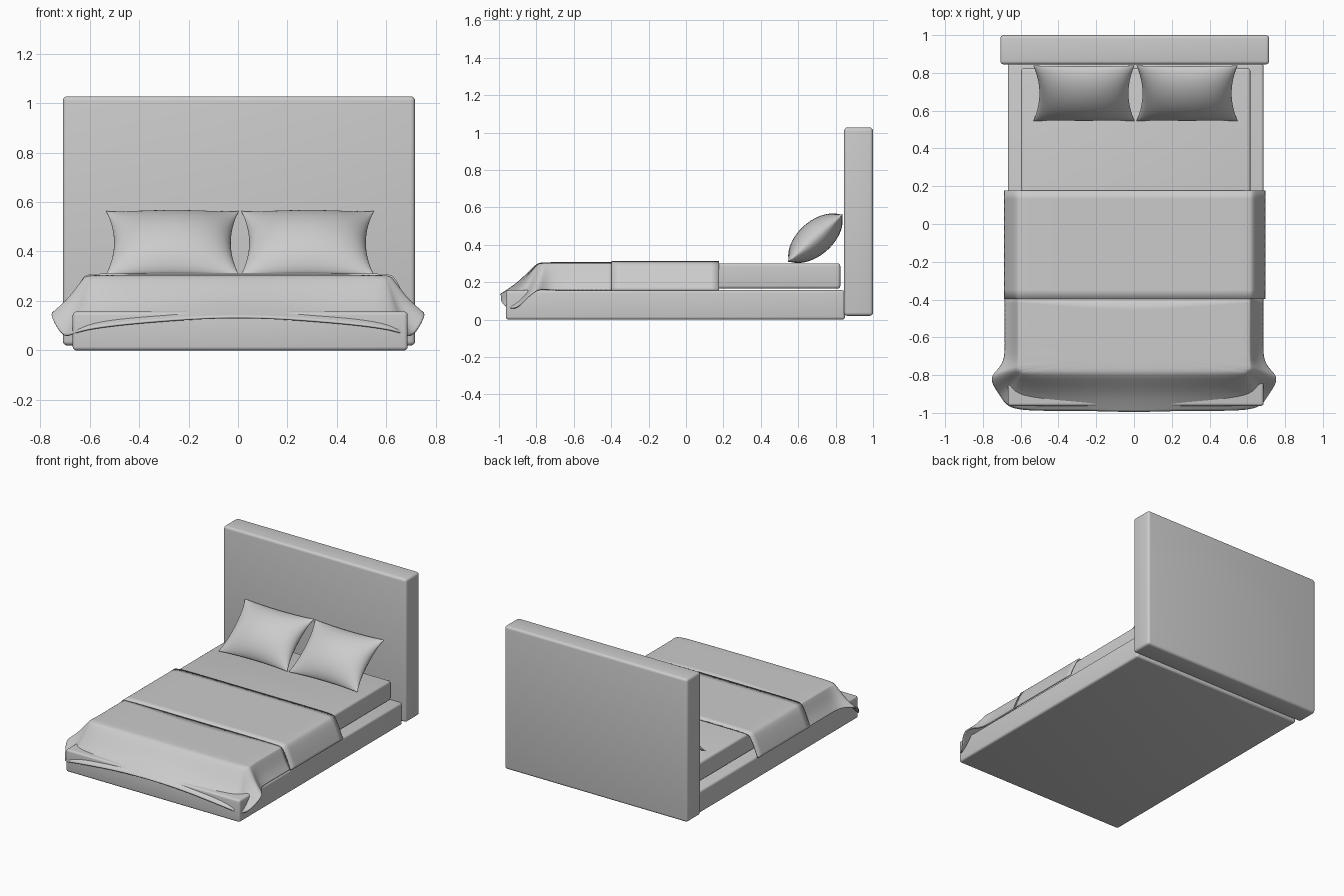
import bpy, bmesh, math
from mathutils import Vector

if "Cube" in bpy.data.objects:
    bpy.data.objects.remove(bpy.data.objects["Cube"])


def finish(name, bm, angle=40):
    bmesh.ops.recalc_face_normals(bm, faces=bm.faces)
    me = bpy.data.meshes.new(name)
    bm.to_mesh(me)
    bm.free()
    ob = bpy.data.objects.new(name, me)
    bpy.context.collection.objects.link(ob)
    bpy.ops.object.select_all(action='DESELECT')
    ob.select_set(True)
    bpy.context.view_layer.objects.active = ob
    bpy.ops.object.shade_smooth_by_angle(angle=math.radians(angle))
    return ob


def rounded_box(name, lo, hi, radius):
    bm = bmesh.new()
    bmesh.ops.create_cube(bm, size=1)
    for v in bm.verts:
        v.co = [(a + b) / 2 + c * (b - a) for a, b, c in zip(lo, hi, v.co)]
    bmesh.ops.bevel(bm, geom=bm.edges[:], offset=radius, segments=4,
                    profile=0.5, affect='EDGES')
    return finish(name, bm)


def add_cloth(name, bm, thickness, levels):
    # make the cloth face upward so its thickness grows inward
    bmesh.ops.recalc_face_normals(bm, faces=bm.faces)
    bm.normal_update()
    top = max(bm.faces, key=lambda f: f.calc_area())
    flip = top.normal.z < 0
    ob = finish(name, bm, 60)
    if flip:
        ob.data.flip_normals()
    sub = ob.modifiers.new("Smooth", 'SUBSURF')
    sub.levels = sub.render_levels = levels
    sub.boundary_smooth = 'PRESERVE_CORNERS'
    sol = ob.modifiers.new("Thickness", 'SOLIDIFY')
    sol.thickness = thickness
    sol.offset = -1
    return ob


# Upholstered frame and mattress
rounded_box("headboard", (-0.708, 0.845, 0.02), (0.716, 1.0, 1.027), 0.018)
rounded_box("bed_base", (-0.668, -0.963, 0.0), (0.686, 0.85, 0.157), 0.015)
rounded_box("mattress", (-0.598, -0.785, 0.165), (0.616, 0.825, 0.301), 0.016)

# Duvet: top outline and hem for half the bed, mirrored
stations = [
    ((0.605, -0.39), (0.685, -0.39, 0.16)),
    ((0.605, -0.60), (0.685, -0.60, 0.16)),
    ((0.605, -0.72), (0.682, -0.745, 0.16)),
    ((0.600, -0.755), (0.765, -0.80, 0.165)),
    ((0.595, -0.765), (0.745, -0.86, 0.115)),
    ((0.585, -0.77), (0.700, -0.92, 0.045)),
    ((0.570, -0.77), (0.660, -0.995, 0.09)),
    ((0.300, -0.77), (0.300, -0.985, 0.125)),
    ((0.000, -0.77), (0.000, -1.000, 0.142)),
]
drape = [(0, 0), (0.13, 0.04), (0.36, 0.35), (0.62, 0.68), (1, 1)]
TOP = 0.307
path = [(s, 1) for s in stations] + [(s, -1) for s in stations[-2::-1]]
bm = bmesh.new()
rows = []
for (t, h), side in path:
    row = []
    for across, down in drape:
        x = t[0] + (h[0] - t[0]) * across
        y = t[1] + (h[1] - t[1]) * across
        row.append(bm.verts.new((side * x, y, TOP + (h[2] - TOP) * down)))
    rows.append(row)
for a, b in zip(rows, rows[1:]):
    for i in range(len(drape) - 1):
        bm.faces.new((a[i], a[i + 1], b[i + 1], b[i]))
bm.faces.new([r[0] for r in rows])
add_cloth("duvet", bm, 0.008, 3)

# Throw blanket laid over the middle
half = [(0.692, 0.158), (0.672, 0.21), (0.645, 0.27), (0.625, 0.302), (0.60, 0.312), (0.3, 0.312)]
section = [(-x, z) for x, z in half] + [(x, z) for x, z in reversed(half)]
bm = bmesh.new()
cols = [[bm.verts.new((x + 0.003, y, z)) for x, z in section]
        for y in (-0.398, -0.2, 0.0, 0.177)]
for a, b in zip(cols, cols[1:]):
    for i in range(len(section) - 1):
        bm.faces.new((a[i], a[i + 1], b[i + 1], b[i]))
add_cloth("throw_blanket", bm, 0.01, 2)


# Pillows: two puffed sheets with pinched corners, leaning on the headboard
def pillow(name, cx):
    n = 28
    tilt = math.radians(41)
    along = Vector((0, math.cos(tilt), math.sin(tilt)))
    out = Vector((0, -math.sin(tilt), math.cos(tilt)))
    centre = Vector((cx, 0.692, 0.435))
    bm = bmesh.new()
    for sign in (1, -1):
        grid = []
        for i in range(n + 1):
            u = -math.cos(math.pi * i / n)
            line = []
            for j in range(n + 1):
                v = -math.cos(math.pi * j / n)
                x = 0.268 * u * (1 - 0.12 * (1 - v * v) * u * u)
                w = 0.195 * v * (1 - 0.05 * (1 - u * u) * v * v)
                puff = 0.09 * ((1 - u * u) ** 0.55) * ((1 - v * v) ** 0.7)
                p = centre + Vector((x, 0, 0)) + along * w + out * puff * sign
                p.z = max(p.z, 0.303)
                p.y = min(p.y, 0.845)
                line.append(bm.verts.new(p))
            grid.append(line)
        for i in range(n):
            for j in range(n):
                bm.faces.new((grid[i][j], grid[i + 1][j],
                              grid[i + 1][j + 1], grid[i][j + 1]))
    bmesh.ops.remove_doubles(bm, verts=bm.verts, dist=0.0002)
    finish(name, bm, 70)


pillow("pillow_left", -0.265)
pillow("pillow_right", 0.281)
